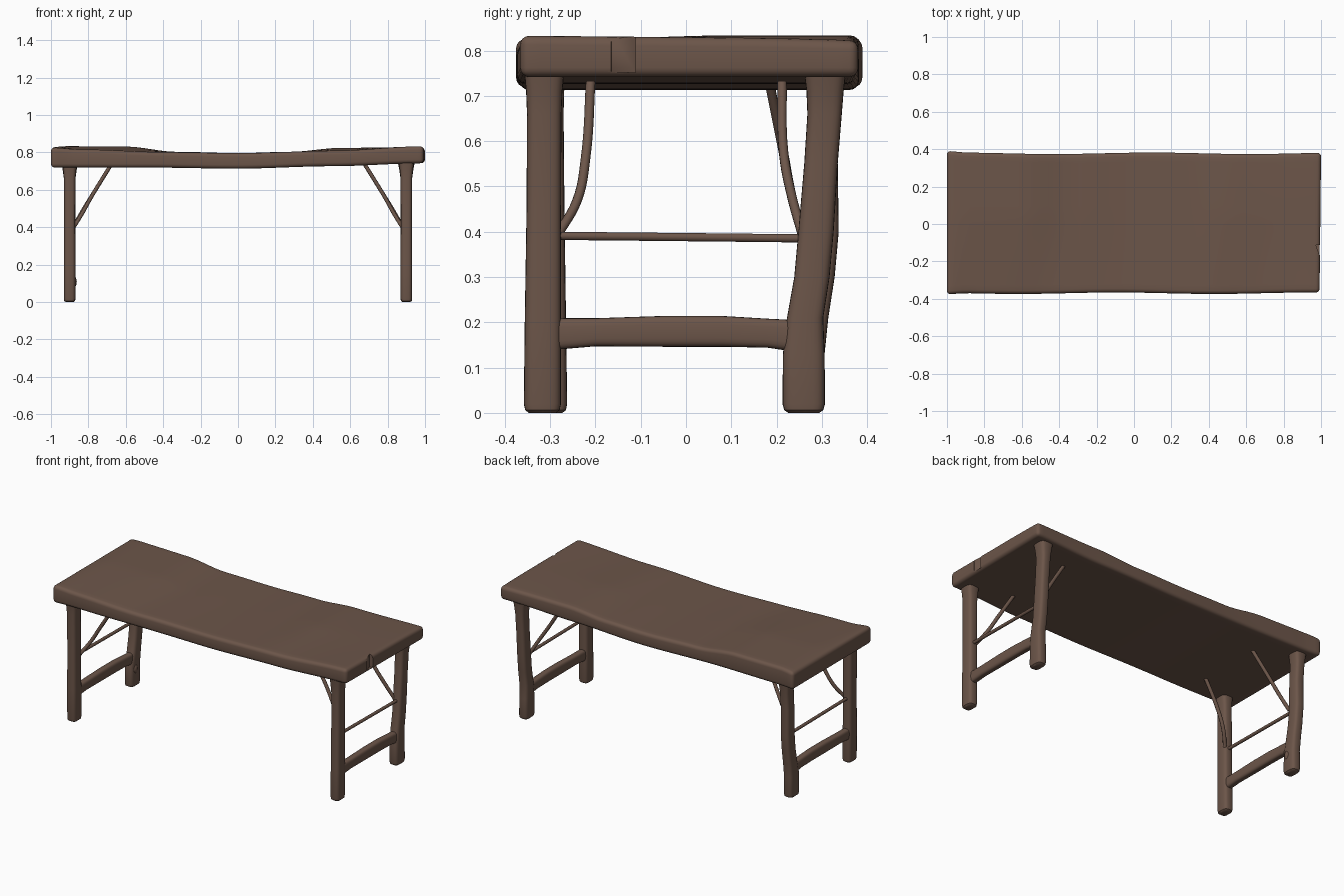
import bpy, bmesh, math
from mathutils import Vector

if "Cube" in bpy.data.objects:
    bpy.data.objects.remove(bpy.data.objects["Cube"])

wood = bpy.data.materials.new("brown wood")
wood.diffuse_color = (0.15, 0.092, 0.067, 1)
wood.use_nodes = True
wood.node_tree.nodes["Principled BSDF"].inputs["Base Color"].default_value = wood.diffuse_color


def interp(keys, t):
    """Smooth interpolation through (position, value) pairs."""
    for (a, p), (b, q) in zip(keys, keys[1:]):
        if t <= b:
            s = min(max((t - a) / (b - a), 0), 1)
            return p + (q - p) * s * s * (3 - 2 * s)
    return keys[-1][1]


def finish(name, bm):
    bmesh.ops.recalc_face_normals(bm, faces=bm.faces)
    me = bpy.data.meshes.new(name)
    bm.to_mesh(me)
    bm.free()
    ob = bpy.data.objects.new(name, me)
    bpy.context.collection.objects.link(ob)
    me.materials.append(wood)
    return ob


def smooth(ob, deg=40):
    bpy.ops.object.select_all(action='DESELECT')
    ob.select_set(True)
    bpy.context.view_layer.objects.active = ob
    bpy.ops.object.shade_smooth_by_angle(angle=math.radians(deg))


def loft(name, rings, u, v, n=24, power=0.6):
    """Rounded-square rings (centre, half u, half v) joined into a bar."""
    bm = bmesh.new()
    loops = []
    for c, hu, hv in rings:
        row = []
        for i in range(n):
            a = 2 * math.pi * i / n
            ca, sa = math.cos(a), math.sin(a)
            p = (Vector(c) + Vector(u) * hu * math.copysign(abs(ca) ** power, ca)
                 + Vector(v) * hv * math.copysign(abs(sa) ** power, sa))
            row.append(bm.verts.new(p))
        loops.append(row)
    for a, b in zip(loops, loops[1:]):
        for i in range(n):
            j = (i + 1) % n
            bm.faces.new((a[i], a[j], b[j], b[i]))
    bm.faces.new(loops[0])
    bm.faces.new(loops[-1])
    smooth(finish(name, bm))


def rod(name, pts, r):
    """Thin round rod along a smooth path."""
    cu = bpy.data.curves.new(name, 'CURVE')
    cu.dimensions = '3D'
    cu.bevel_depth, cu.bevel_resolution, cu.use_fill_caps = r, 3, True
    sp = cu.splines.new('BEZIER')
    sp.bezier_points.add(len(pts) - 1)
    for b, p in zip(sp.bezier_points, pts):
        b.co = p
        b.handle_left_type = b.handle_right_type = 'AUTO'
    sp.resolution_u = 6
    ob = bpy.data.objects.new(name, cu)
    bpy.context.collection.objects.link(ob)
    cu.materials.append(wood)
    bpy.ops.object.select_all(action='DESELECT')
    ob.select_set(True)
    bpy.context.view_layer.objects.active = ob
    bpy.ops.object.convert(target='MESH')
    smooth(bpy.context.view_layer.objects.active)


# sagging slab top
BACK = [(-1, .825), (-.93, .833), (-.6, .831), (-.33, .803), (0, .796),
        (.28, .803), (.55, .824), (1, .829)]
FRONT = [(-1, .826), (-.85, .815), (-.4, .801), (0, .796), (.5, .808), (1, .833)]
UNDER = [(-1, .719), (-.5, .719), (0, .713), (.5, .726), (1, .742)]
NX, NY = 48, 16


def top_point(i, j, upper):
    x, v = -1 + 2 * i / NX, -1 + 2 * j / NY
    y = 0.004 + v * (0.374 + 0.004 * math.sin(6 * x + v))
    y += v * 0.009 * max(0, (-x - 0.9) / 0.1)
    if upper:
        w = min(max((v + 1) / 1.1, 0), 1)
        z = interp(FRONT, x) * (1 - w) + interp(BACK, x) * w
        z -= 0.007 * max(0, x) * max(0, v) ** 2
    else:
        z = interp(UNDER, x)
    if i == NX:
        x -= 0.008 * (1 - j / NY)
    return (x, y, z)


bm = bmesh.new()
g = {(i, j, k): bm.verts.new(top_point(i, j, k))
     for i in range(NX + 1) for j in range(NY + 1) for k in (0, 1)}
for k in (0, 1):
    for i in range(NX):
        for j in range(NY):
            bm.faces.new((g[i, j, k], g[i + 1, j, k], g[i + 1, j + 1, k], g[i, j + 1, k]))
for j in (0, NY):
    for i in range(NX):
        bm.faces.new((g[i, j, 0], g[i + 1, j, 0], g[i + 1, j, 1], g[i, j, 1]))
for i in (0, NX):
    for j in range(NY):
        bm.faces.new((g[i, j, 0], g[i, j + 1, 0], g[i, j + 1, 1], g[i, j, 1]))
bmesh.ops.recalc_face_normals(bm, faces=bm.faces)
rim = [e for e in bm.edges if e.calc_face_angle() > math.radians(50)]
bmesh.ops.bevel(bm, geom=rim, offset=0.02, segments=4, profile=0.5, affect='EDGES')
table_top = finish("table_top", bm)

# notch cut in the right end
bm = bmesh.new()
plan = [(0.972, -0.112), (1.06, -0.112), (1.06, -0.19), (0.992, -0.165)]
lo = [bm.verts.new((x, y, 0.752)) for x, y in plan]
hi = [bm.verts.new((x, y, 0.9)) for x, y in plan]
bm.faces.new(lo)
bm.faces.new(hi)
for i in range(4):
    j = (i + 1) % 4
    bm.faces.new((lo[i], lo[j], hi[j], hi[i]))
cutter = finish("notch_cutter", bm)
cutter.hide_render = True
mod = table_top.modifiers.new("notch", 'BOOLEAN')
mod.operation, mod.object, mod.solver = 'DIFFERENCE', cutter, 'EXACT'
bpy.context.view_layer.objects.active = table_top
table_top.select_set(True)
bpy.ops.object.modifier_apply(modifier="notch")
bpy.data.objects.remove(cutter)
smooth(table_top)

X, Y, Z = (1, 0, 0), (0, 1, 0), (0, 0, 1)
for side, s in (("left", -1), ("right", 1)):
    cx = 0.9 * s
    dy = 0.014 if s < 0 else 0
    # front leg: straight post   (z, y, half x, half y)
    front = [(0, -.317, .022, .03), (.006, -.317, .029, .038), (.02, -.317, .031, .041),
             (.2, -.316, .031, .04), (.45, -.314, .03, .038), (.66, -.313, .031, .038),
             (.71, -.313, .036, .04), (.75, -.313, .042, .044)]
    loft(side + "_front_leg",
         [((cx, y + dy * (1 - z), z), a, b) for z, y, a, b in front], X, Y)
    # back leg: leans outward towards the top
    back = [(0, .26, .022, .034), (.006, .26, .029, .043), (.02, .26, .031, .047),
            (.13, .26, .031, .046), (.21, .263, .031, .04), (.3, .278, .03, .039),
            (.4, .287, .03, .039), (.55, .298, .03, .037), (.66, .306, .031, .038),
            (.71, .307, .038, .041), (.75, .307, .046, .046)]
    loft(side + "_back_leg",
         [((cx, y + dy * (0.8 if .15 < z < .5 else 0), z), a, b) for z, y, a, b in back], X, Y)
    # thick lower stretcher
    bar = [(-.31, .172, .034), (-.27, .175, .034), (-.2, .178, .031), (-.05, .18, .034),
           (.08, .18, .034), (.18, .176, .032), (.22, .172, .034), (.26, .17, .034)]
    loft(side + "_lower_stretcher", [((cx, y, z), .022, h) for y, z, h in bar], X, Z)
    # thin cross rod
    rod(side + "_cross_rod", [(cx, -.3, .391), (cx, 0, .388), (cx, .28, .385)], 0.0095)
    # diagonal braces up to the slab
    rod(side + "_front_brace",
        [(.885 * s, -.285, .39), (.835 * s, -.24, .47), (.785 * s, -.222, .56),
         (.675 * s, -.21, .74)], 0.0105)
    top_y = .212 if s > 0 else .182
    rod(side + "_back_brace",
        [(.885 * s, .258, .39), (.835 * s, .233, .48), (.78 * s, .216, .57),
         (.675 * s, top_y, .74)], 0.0105)

# small knot on the left back leg
bm = bmesh.new()
bmesh.ops.create_uvsphere(bm, u_segments=12, v_segments=8, radius=0.02)
for v in bm.verts:
    v.co = Vector((-0.876 + v.co.x * 0.7, 0.25 + v.co.y, 0.108 + v.co.z * 1.4))
smooth(finish("leg_knot", bm))
